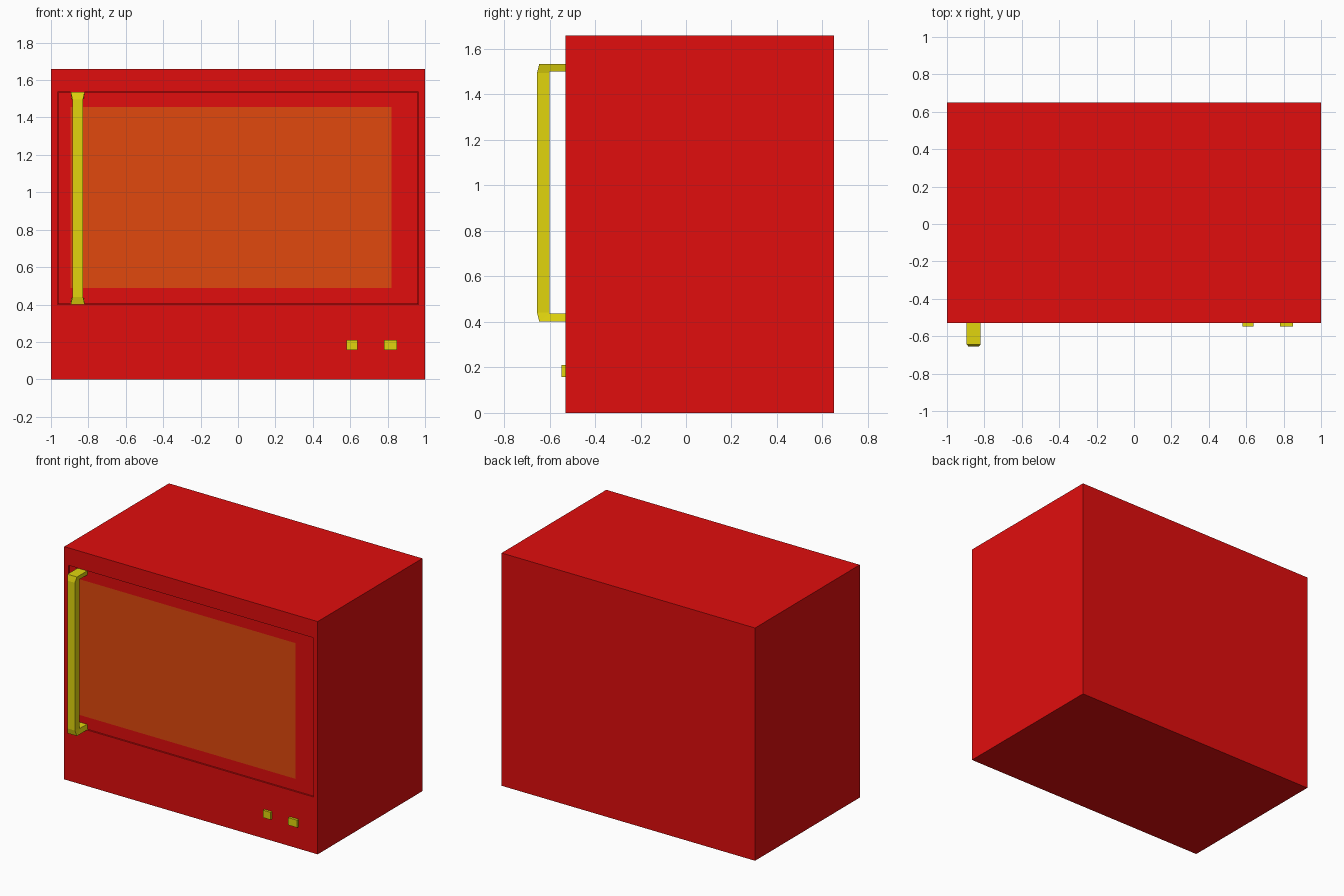
import bpy, bmesh

if "Cube" in bpy.data.objects:
    bpy.data.objects.remove(bpy.data.objects["Cube"])


def material(name, rgb):
    m = bpy.data.materials.new(name)
    m.diffuse_color = (*rgb, 1)
    m.use_nodes = True
    m.node_tree.nodes["Principled BSDF"].inputs["Base Color"].default_value = m.diffuse_color
    return m


RED = material("red_enamel", (0.75, 0.004, 0.004))
YELLOW = material("yellow_metal", (0.75, 0.66, 0.004))
GLASS = material("orange_glass", (0.75, 0.065, 0.004))


def finish(name, bm, *mats):
    bmesh.ops.recalc_face_normals(bm, faces=bm.faces)
    me = bpy.data.meshes.new(name)
    bm.to_mesh(me)
    bm.free()
    for m in mats:
        me.materials.append(m)
    ob = bpy.data.objects.new(name, me)
    bpy.context.collection.objects.link(ob)
    return ob


def rect(bm, x0, x1, z0, z1, y):
    return [bm.verts.new((x, y, z)) for x, z in
            ((x0, z0), (x1, z0), (x1, z1), (x0, z1))]


def skin(bm, loops):
    """Bridge successive four-corner loops."""
    for a, b in zip(loops, loops[1:]):
        for i in range(4):
            j = (i + 1) % 4
            bm.faces.new((a[i], a[j], b[j], b[i]))


def panel_box(name, outer, y_front, y_back, inner, depth, *mats):
    """Box whose front has an inner rectangle, sunk by depth."""
    bm = bmesh.new()
    loops = [rect(bm, *outer, y_back), rect(bm, *outer, y_front),
             rect(bm, *inner, y_front)]
    if depth:
        loops.append(rect(bm, *inner, y_front + depth))
    skin(bm, loops)
    bm.faces.new(loops[0])
    bm.faces.new(loops[-1]).material_index = len(mats) - 1
    return finish(name, bm, *mats)


# Cabinet with a shallow door pocket
panel_box("cabinet", (-1, 1, 0, 1.66), -0.53, 0.65,
          (-0.965, 0.965, 0.40, 1.535), 0.05, RED)

# Door sitting just behind the cabinet face, with flush window
panel_box("door", (-0.963, 0.963, 0.402, 1.533), -0.522, -0.481,
          (-0.895, 0.82, 0.487, 1.455), 0, RED, GLASS)

# Handle: paired outer / inner (y, z, half width), mirrored about mid-height
MID, CX = 0.968, -0.857
half = [((-0.52, 1.535, 0.0375), (-0.52, 1.500, 0.032)),
        ((-0.645, 1.535, 0.0375), (-0.60, 1.500, 0.028)),
        ((-0.655, 1.495, 0.028), (-0.60, 1.495, 0.028))]
path = half + [tuple((y, 2 * MID - z, w) for y, z, w in s) for s in half[::-1]]
bm = bmesh.new()
rings = [[bm.verts.new((CX + s * p[2], p[0], p[1]))
          for p, s in ((o, -1), (o, 1), (i, 1), (i, -1))] for o, i in path]
skin(bm, rings)
bm.faces.new(rings[0])
bm.faces.new(rings[-1])
finish("door_handle", bm, YELLOW)

# Control buttons
for n, (x0, x1) in enumerate(((0.58, 0.64), (0.78, 0.85))):
    bm = bmesh.new()
    ends = [rect(bm, x0, x1, 0.157, 0.21, y) for y in (-0.548, -0.525)]
    skin(bm, ends)
    for e in ends:
        bm.faces.new(e)
    finish(f"button_{n + 1}", bm, YELLOW)
